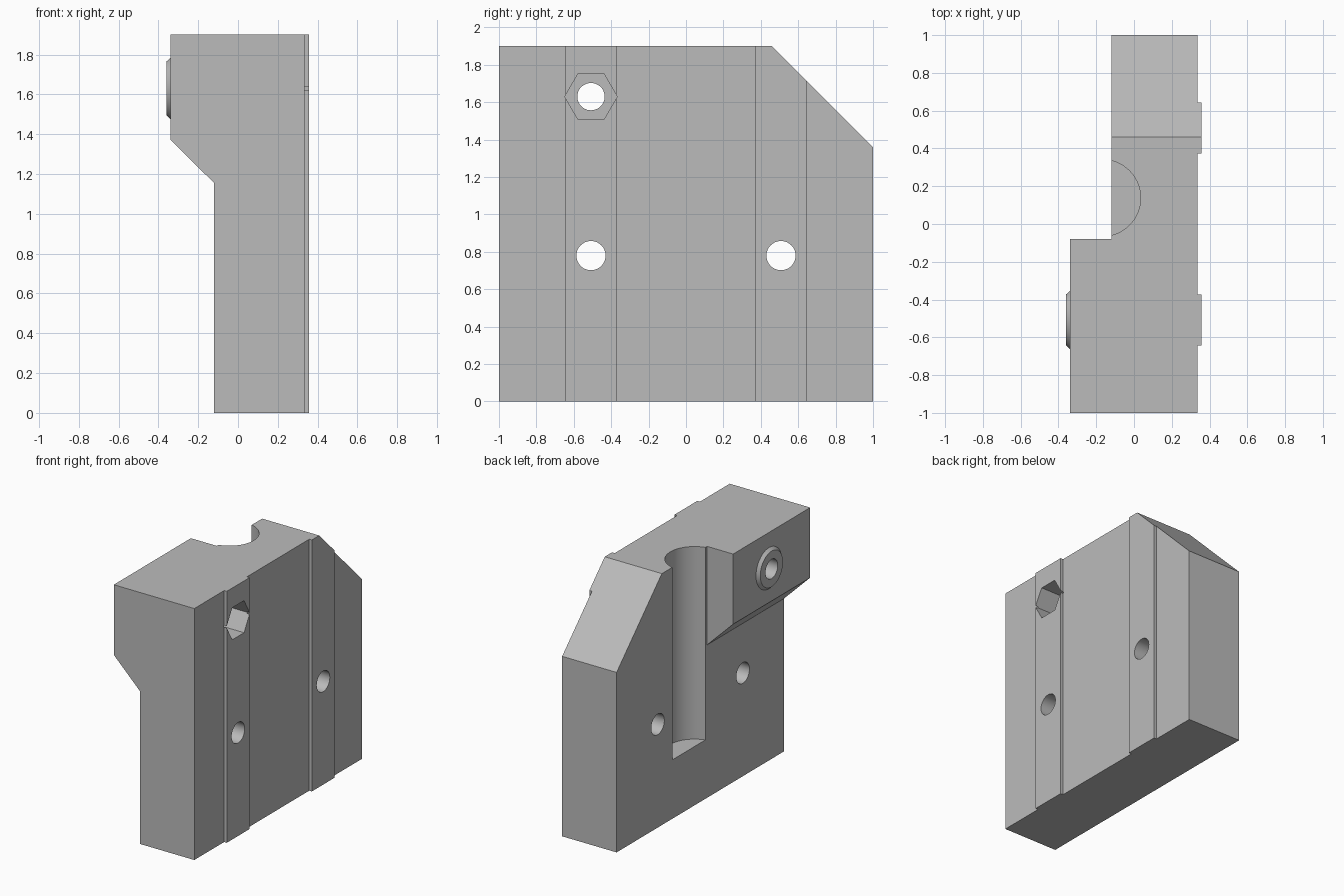
import bpy, bmesh, math
from mathutils import Matrix, Vector

cube = bpy.data.objects.get("Cube")
if cube:
    bpy.data.objects.remove(cube, do_unlink=True)

grey = bpy.data.materials.new("plain grey")
grey.use_nodes = True
colour = (0.5, 0.5, 0.5, 1)
grey.diffuse_color = colour
grey.node_tree.nodes["Principled BSDF"].inputs["Base Color"].default_value = colour


def finish(name, bm):
    bmesh.ops.recalc_face_normals(bm, faces=bm.faces)
    mesh = bpy.data.meshes.new(name)
    bm.to_mesh(mesh)
    bm.free()
    mesh.materials.append(grey)
    obj = bpy.data.objects.new(name, mesh)
    bpy.context.collection.objects.link(obj)
    return obj


def prism(name, points, axis, start, end):
    """Extrude a 2D outline along one axis (the other two stay in x, y, z order)."""
    bm = bmesh.new()
    verts = []
    for p in points:
        co = list(p)
        co.insert(axis, start)
        verts.append(bm.verts.new(co))
    face = bm.faces.new(verts)
    move = Vector((0, 0, 0))
    move[axis] = end - start
    top = bmesh.ops.extrude_face_region(bm, geom=[face])["geom"]
    bmesh.ops.translate(bm, vec=move, verts=[v for v in top if isinstance(v, bmesh.types.BMVert)])
    return finish(name, bm)


def rod(name, y, z, x1, x2, r1, r2=None, sides=64):
    """Cylinder or cone along x, radius r1 at x1 and r2 at x2."""
    bm = bmesh.new()
    place = Matrix.Translation(((x1 + x2) / 2, y, z)) @ Matrix.Rotation(math.pi / 2, 4, 'Y')
    bmesh.ops.create_cone(bm, cap_ends=True, segments=sides, radius1=r1,
                          radius2=r1 if r2 is None else r2, depth=x2 - x1, matrix=place)
    return finish(name, bm)


def combine(target, tool, operation):
    mod = target.modifiers.new(tool.name, 'BOOLEAN')
    mod.operation = operation
    mod.solver = 'EXACT'
    mod.object = tool
    bpy.context.view_layer.objects.active = target
    bpy.ops.object.modifier_apply(modifier=mod.name)
    bpy.data.objects.remove(tool, do_unlink=True)


# Main dimensions
HEIGHT, PLATE_L, BLOCK_L, FACE, RAIL = 1.9, -0.12, -0.338, 0.335, 0.357
BOLT_Y, LOW_Z, HIGH_Z = 0.508, 0.78, 1.63
RAIL_HALF = 0.136

# Plan outline: plate, thick block and two shallow rails
outline = [(BLOCK_L, -1), (FACE, -1)]
for centre in (-BOLT_Y, BOLT_Y):
    a, b = centre - RAIL_HALF, centre + RAIL_HALF
    outline += [(FACE, a), (RAIL, a), (RAIL, b), (FACE, b)]
outline += [(FACE, 1), (PLATE_L, 1), (PLATE_L, -0.08), (BLOCK_L, -0.08)]
body = prism("bracket_body", outline, 2, 0, HEIGHT)

# Sloped upper rear corner
combine(body, prism("corner_cut", [(0.36, 2.0), (1.1, 1.26), (1.1, 2.0)], 0, -1, 1), 'DIFFERENCE')

# Space below the block, with a sloped underside
under = [(-0.6, -0.1), (PLATE_L, -0.1), (PLATE_L, 1.155), (BLOCK_L, 1.37), (-0.6, 1.628)]
combine(body, prism("underside_cut", under, 1, -1.1, -0.04), 'DIFFERENCE')

# Round upright groove with a flat floor
circle = [(-0.168 + 0.203 * math.cos(t * math.tau / 96), 0.138 + 0.203 * math.sin(t * math.tau / 96))
          for t in range(96)]
combine(body, prism("groove_cut", circle, 2, 0.445, 2.1), 'DIFFERENCE')

# Tapered boss on the block
combine(body, rod("boss", -BOLT_Y, HIGH_Z, -0.36, BLOCK_L + 0.001, 0.135, 0.156), 'UNION')

# Through holes
for y, z, r in ((-BOLT_Y, LOW_Z, 0.078), (BOLT_Y, LOW_Z, 0.078), (-BOLT_Y, HIGH_Z, 0.073)):
    combine(body, rod("hole_cut", y, z, -0.6, 0.6, r), 'DIFFERENCE')

# Hexagonal nut pocket, points up and down
combine(body, rod("nut_cut", -BOLT_Y, HIGH_Z, -0.02, 0.6, 0.14, sides=6), 'DIFFERENCE')

bpy.ops.object.select_all(action='DESELECT')
body.select_set(True)
bpy.context.view_layer.objects.active = body
bpy.ops.object.shade_smooth_by_angle(angle=math.radians(25))
